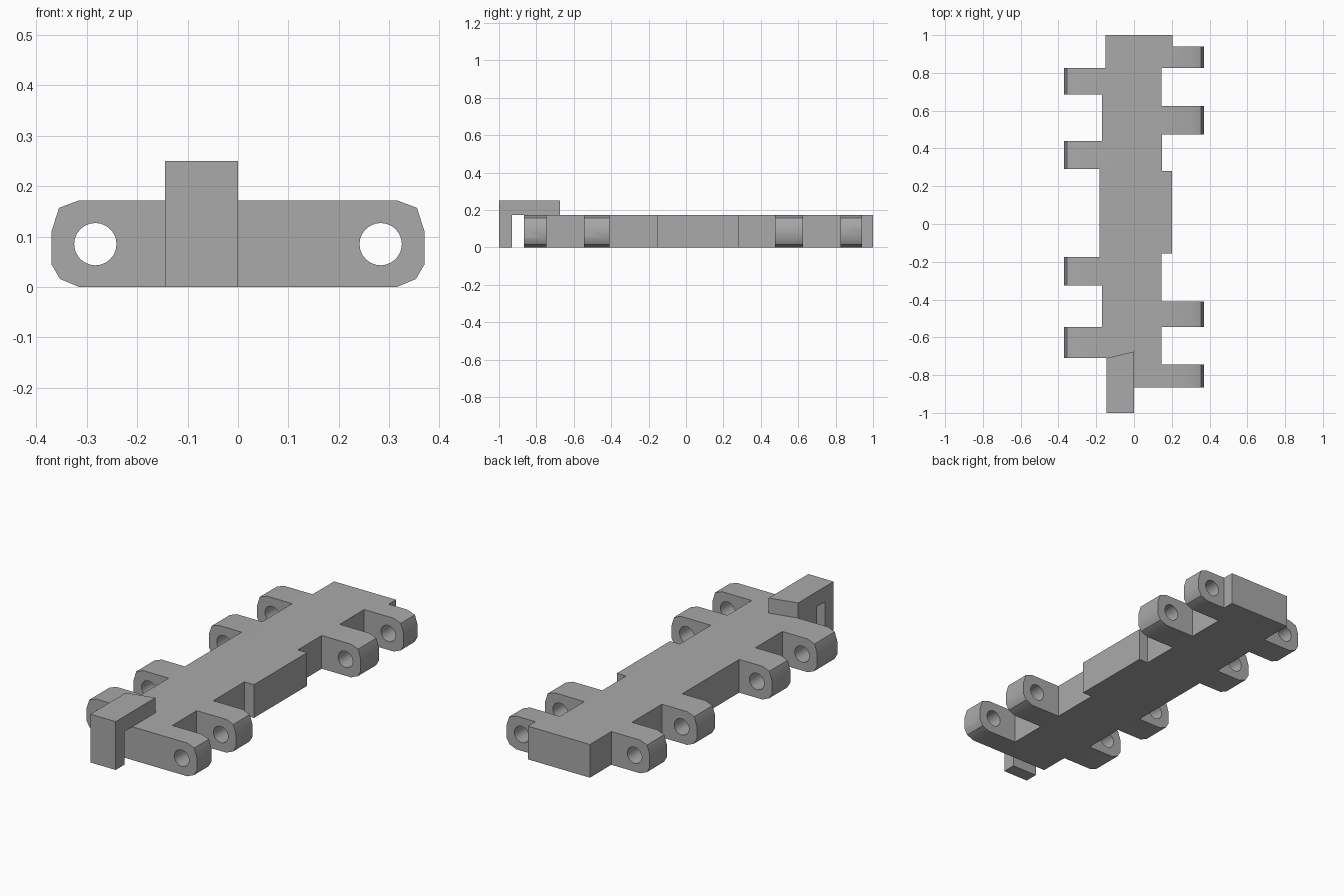
import bpy, bmesh, math
from mathutils import Vector

cube = bpy.data.objects.get("Cube")
if cube:
    bpy.data.objects.remove(cube, do_unlink=True)

steel = bpy.data.materials.new("plain grey")
steel.use_nodes = True
GREY = (0.4, 0.4, 0.4, 1)
steel.diffuse_color = GREY
steel.node_tree.nodes["Principled BSDF"].inputs["Base Color"].default_value = GREY

TOP = 0.172


def prism(name, points, sweep):
    """Extrude a closed 3D outline along the sweep vector."""
    bm = bmesh.new()
    face = bm.faces.new([bm.verts.new(p) for p in points])
    result = bmesh.ops.extrude_face_region(bm, geom=[face])
    verts = [g for g in result["geom"] if isinstance(g, bmesh.types.BMVert)]
    bmesh.ops.translate(bm, vec=Vector(sweep), verts=verts)
    bmesh.ops.recalc_face_normals(bm, faces=bm.faces)
    mesh = bpy.data.meshes.new(name)
    bm.to_mesh(mesh)
    bm.free()
    mesh.materials.append(steel)
    obj = bpy.data.objects.new(name, mesh)
    bpy.context.collection.objects.link(obj)
    return obj


def cut(target, cutter, operation):
    """Apply a boolean and discard the cutter."""
    cutter.hide_render = True
    mod = target.modifiers.new("cut", 'BOOLEAN')
    mod.operation, mod.object, mod.solver = operation, cutter, 'EXACT'
    bpy.context.view_layer.objects.active = target
    bpy.ops.object.modifier_apply(modifier=mod.name)
    bpy.data.objects.remove(cutter, do_unlink=True)


def side(sections):
    """Turn (y start, y end, x) sections into a stepped edge."""
    return [(x, y, 0) for y0, y1, x in sections for y in (y0, y1)]


# Plan of the link: each edge alternates between body and hinge lugs
TIP = 0.37
right_edge = side([
    (-0.865, -0.745, TIP), (-0.745, -0.545, 0.145), (-0.545, -0.41, TIP),
    (-0.41, -0.155, 0.145), (-0.155, 0.28, 0.2), (0.28, 0.475, 0.147),
    (0.475, 0.625, TIP), (0.625, 0.825, 0.145), (0.825, 0.94, TIP),
    (0.94, 1.0, 0.205)])
left_edge = side([
    (-0.865, -0.71, -0.145), (-0.71, -0.545, -TIP), (-0.545, -0.325, -0.17),
    (-0.325, -0.175, -TIP), (-0.175, 0.29, -0.182), (0.29, 0.44, -TIP),
    (0.44, 0.685, -0.17), (0.685, 0.825, -TIP), (0.825, 1.0, -0.15)])
link = prism("track_link", right_edge + left_edge[::-1], (0, 0, TOP))

# Rounded lug ends: keep only what lies inside this cross-section
half = [(0.315, 0.0), (0.353, 0.016), (0.37, 0.045),
        (0.37, 0.11), (0.355, 0.157), (0.315, TOP)]
section = half + [(-x, z) for x, z in reversed(half)]
rounding = prism("lug_rounding", [(x, -1.2, z) for x, z in section], (0, 2.4, 0))
cut(link, rounding, 'INTERSECT')

# Hinge pin holes through every lug
for sign in (-1, 1):
    ring = [math.tau * i / 24 for i in range(24)]
    pin = prism("pin_hole", [(sign * 0.283 + 0.042 * math.cos(a), -1.2,
                              0.085 + 0.042 * math.sin(a)) for a in ring], (0, 2.4, 0))
    cut(link, pin, 'DIFFERENCE')

# Hooked guide at the front, with a slanted rear end
hook_side = [(-1.0, 0), (-0.93, 0), (-0.93, TOP), (-0.71, TOP), (-0.71, 0.25), (-1.0, 0.25)]
hook = prism("guide_hook", [(-0.145, y, z) for y, z in hook_side], (0.145, 0, 0))
for v in hook.data.vertices:
    if v.co.x > -0.01 and v.co.y > -0.8:
        v.co.y = -0.675

for obj in (link, hook):
    bpy.ops.object.select_all(action='DESELECT')
    obj.select_set(True)
    bpy.context.view_layer.objects.active = obj
    bpy.ops.object.shade_smooth_by_angle(angle=math.radians(35))
